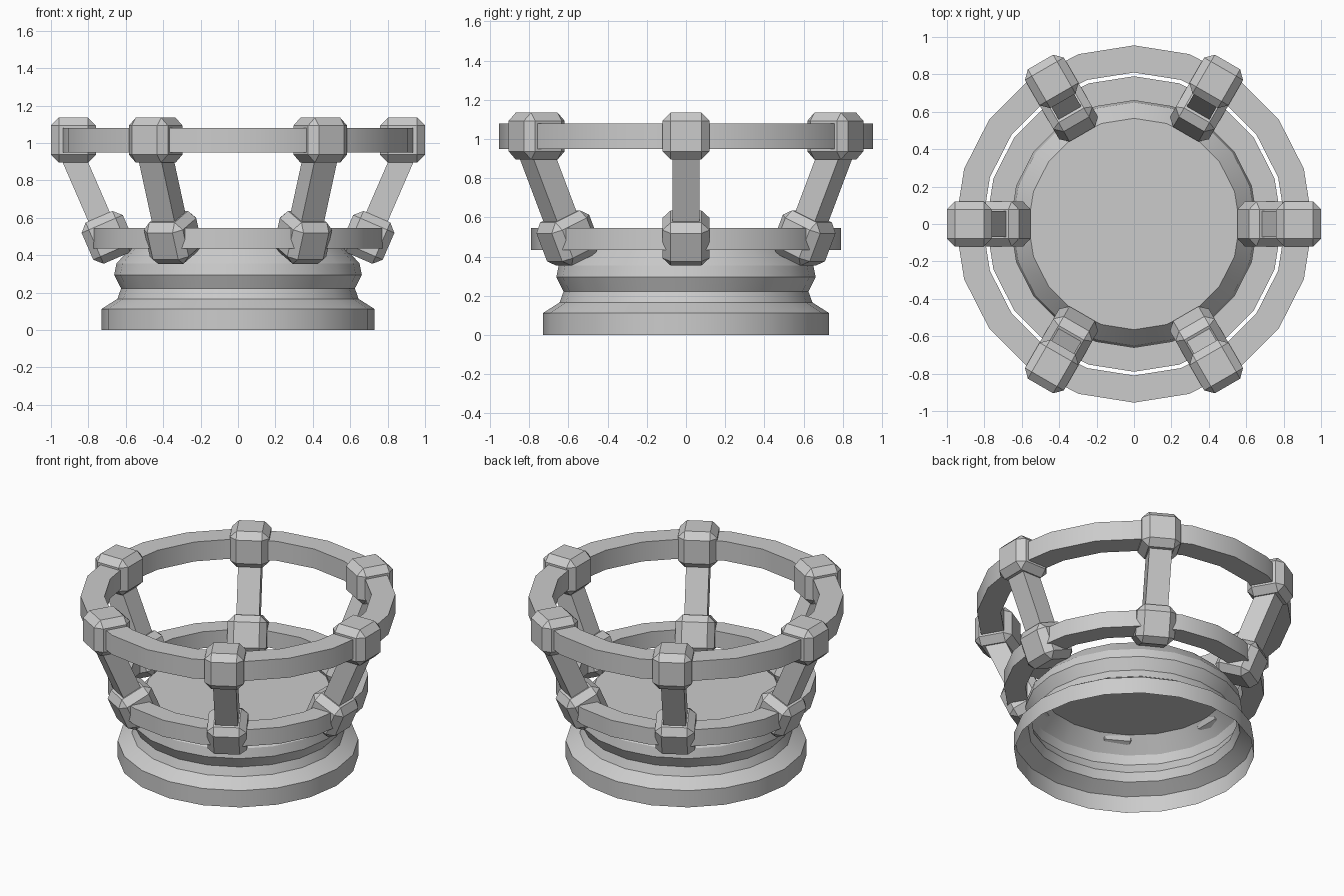
import bpy, bmesh, math
from mathutils import Matrix, Vector

if "Cube" in bpy.data.objects:
    bpy.data.objects.remove(bpy.data.objects["Cube"])

SIDES = 20
TILT = math.radians(23.5)


def finish(bm, name, smooth=False, recalc=True):
    if recalc:
        bmesh.ops.recalc_face_normals(bm, faces=bm.faces)
    me = bpy.data.meshes.new(name)
    bm.to_mesh(me)
    bm.free()
    ob = bpy.data.objects.new(name, me)
    bpy.context.collection.objects.link(ob)
    if smooth:
        bpy.ops.object.select_all(action='DESELECT')
        ob.select_set(True)
        bpy.context.view_layer.objects.active = ob
        bpy.ops.object.shade_smooth_by_angle(angle=math.radians(25))
    return ob


def lathe(name, profile, closed=False, cap=False):
    bm = bmesh.new()
    loops = []
    for r, z in profile:
        loops.append([bm.verts.new((r * math.cos(2 * math.pi * i / SIDES),
                                    r * math.sin(2 * math.pi * i / SIDES), z))
                      for i in range(SIDES)])
    pairs = list(zip(loops, loops[1:]))
    if closed:
        pairs.append((loops[-1], loops[0]))
    for a, b in pairs:
        for i in range(SIDES):
            j = (i + 1) % SIDES
            bm.faces.new((a[i], a[j], b[j], b[i]))
    if cap:
        bm.faces.new(loops[-1])
    return finish(bm, name, smooth=True, recalc=closed)


def box(name, size, centre, tilt, azimuth, chamfer=0.0):
    bm = bmesh.new()
    bmesh.ops.create_cube(bm, size=1)
    bmesh.ops.scale(bm, vec=size, verts=bm.verts)
    if chamfer:
        bmesh.ops.bevel(bm, geom=list(bm.edges), offset=chamfer,
                        segments=1, affect='EDGES')
    m = (Matrix.Rotation(azimuth, 4, 'Z') @ Matrix.Translation(centre)
         @ Matrix.Rotation(tilt, 4, 'Y'))
    bmesh.ops.transform(bm, matrix=m, verts=bm.verts)
    return finish(bm, name)


# moulded base, open underneath with a flat top
lathe("base", [(.73, 0), (.73, .112), (.645, .166), (.625, .222),
               (.662, .295), (.65, .355), (.565, .45)], cap=True)

# two horizontal hoops
for name, r0, r1, z0, z1 in (("lower_ring", .66, .79, .435, .545),
                             ("upper_ring", .81, .955, .95, 1.08)):
    lathe(name, [(r0, z0), (r1, z0), (r1, z1), (r0, z1)], closed=True)

# six leaning struts with chamfered joint blocks
low = Vector((.695, 0, .495))
up = Vector((math.sin(TILT), 0, math.cos(TILT)))
for k in range(6):
    a = k * math.pi / 3
    box(f"lower_joint_{k}", (.24, .24, .24), low, TILT, a, .042)
    box(f"upper_joint_{k}", (.24, .24, .24), (.88, 0, 1.015), 0, a, .042)
    box(f"strut_{k}", (.125, .14, .48), low + up * .25, TILT, a)
